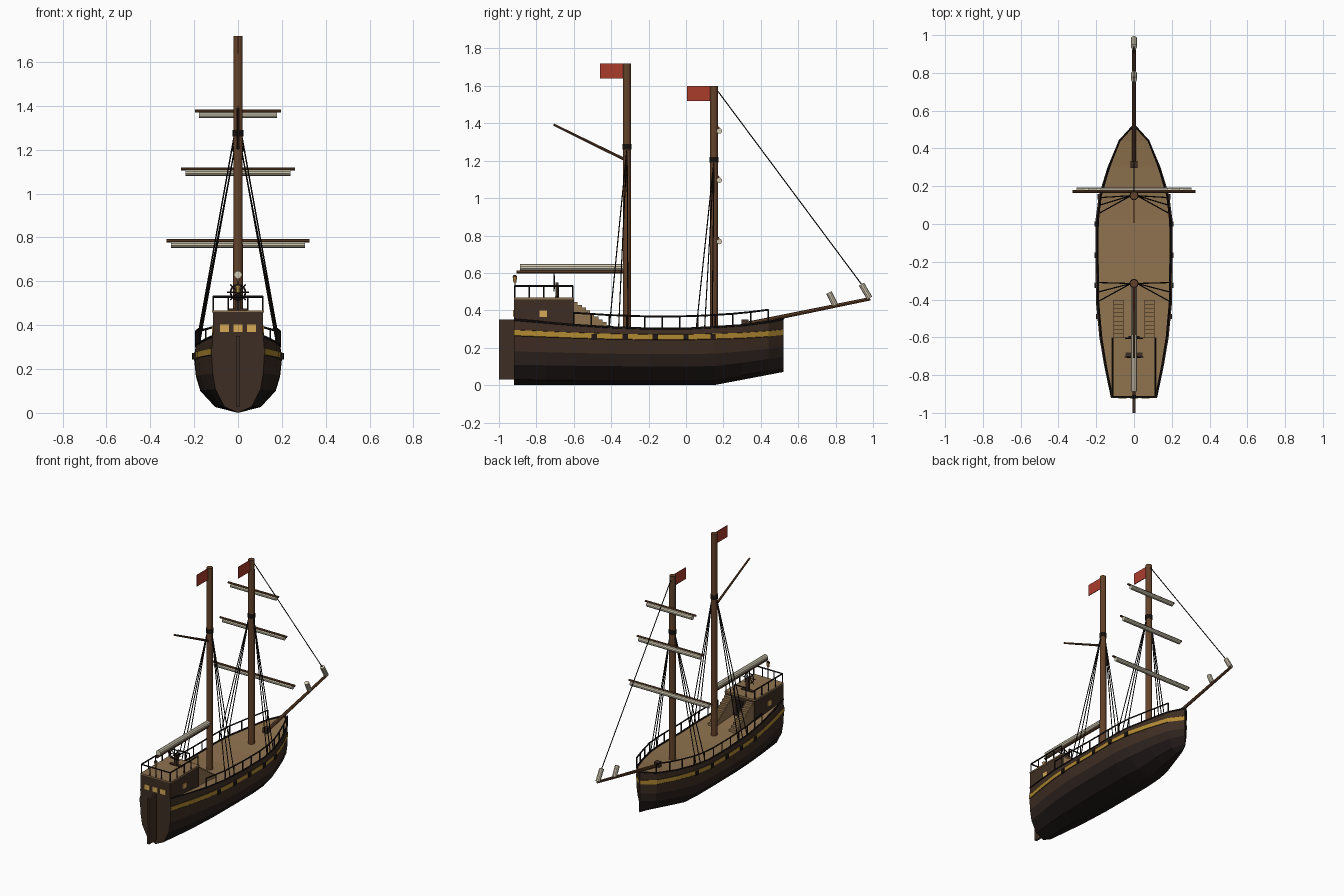
import bpy, bmesh, math
from mathutils import Vector, Matrix

if "Cube" in bpy.data.objects:
    bpy.data.objects.remove(bpy.data.objects["Cube"])


def mat(name, r, g, b):
    m = bpy.data.materials.new(name)
    m.diffuse_color = [(c / 255) ** 2.2 for c in (r, g, b)] + [1]
    m.use_nodes = True
    m.node_tree.nodes["Principled BSDF"].inputs["Base Color"].default_value = m.diffuse_color
    return m


BLACK = mat("black_wood", 36, 30, 29)
DARK = mat("dark_wood", 48, 39, 35)
BROWN = mat("hull_brown", 64, 49, 40)
MAST = mat("mast_wood", 100, 68, 46)
DECK = mat("deck_wood", 142, 114, 80)
GOLD = mat("gold_band", 176, 136, 52)
GLASS = mat("window_glow", 214, 168, 88)
SAIL = mat("sail_cloth", 208, 200, 176)
RED = mat("flag_red", 170, 62, 48)
ROPE = mat("rope", 28, 24, 22)


def finish(name, bm, *mats):
    bmesh.ops.recalc_face_normals(bm, faces=bm.faces)
    me = bpy.data.meshes.new(name)
    bm.to_mesh(me)
    bm.free()
    for m in mats:
        me.materials.append(m)
    ob = bpy.data.objects.new(name, me)
    bpy.context.collection.objects.link(ob)
    return ob


def rods(name, segs, r, m, sides=6, r2=None):
    """Straight rods between point pairs, joined in one object."""
    bm = bmesh.new()
    for p, q in segs:
        p, q = Vector(p), Vector(q)
        d = q - p
        M = Matrix.Translation((p + q) / 2) @ d.to_track_quat('Z', 'Y').to_matrix().to_4x4()
        bmesh.ops.create_cone(bm, cap_ends=True, segments=sides, radius1=r,
                              radius2=r2 or r, depth=d.length, matrix=M)
    return finish(name, bm, m)


def boxes(name, items, m):
    """Boxes given as (centre, size), joined in one object."""
    bm = bmesh.new()
    for c, s in items:
        bmesh.ops.create_cube(bm, size=1, matrix=Matrix.Translation(c) @ Matrix.Diagonal((*s, 1)))
    return finish(name, bm, m)


# Hull stations: y, half width, sheer height
ST = [(-.92, .12, .35), (-.75, .155, .335), (-.6, .18, .322), (-.42, .197, .31),
      (-.2, .2, .302), (.02, .2, .303), (.15, .183, .31), (.3, .138, .32),
      (.44, .08, .338), (.52, .004, .355)]


def at(y):
    for a, b in zip(ST, ST[1:]):
        if y <= b[0]:
            t = (y - a[0]) / (b[0] - a[0])
            return a[1] + t * (b[1] - a[1]), a[2] + t * (b[2] - a[2])
    return ST[-1][1:]


def section(y, w, s):
    k = max(0, (y - .15) * .19)
    lo, hi = .243 + .45 * (s - .3), .27 + .5 * (s - .3)
    low = [(fx * w, k + fz * (lo - k)) for fx, fz in
           ((0, 0), (.52, .11), (.86, .41), (.96, .68), (1, .99))]
    return low + [(w * 1.02, lo), (w * 1.02, hi), (w * .99, hi + .001), (w * .965, s)]


# Hull shell with coloured strakes
bm = bmesh.new()
rows = []
for y, w, s in ST:
    p = section(y, w, s)
    full = [(-x, z) for x, z in p[:0:-1]] + p
    rows.append([bm.verts.new((x, y, z)) for x, z in full])
n = len(p) - 1
strake = [0, 0, 1, 2, 2, 3, 2, 2]
for a, b in zip(rows, rows[1:]):
    for i in range(2 * n):
        f = bm.faces.new((a[i], a[i + 1], b[i + 1], b[i]))
        f.material_index = strake[i - n if i >= n else n - 1 - i]
for end in (rows[0], rows[-1]):
    bm.faces.new(end).material_index = 2
finish("hull", bm, BLACK, DARK, BROWN, GOLD)

# Main deck
bm = bmesh.new()
pairs = [[bm.verts.new((sx * w * .965, y, s - .006)) for sx in (-1, 1)] for y, w, s in ST]
for a, b in zip(pairs, pairs[1:]):
    bm.faces.new((a[0], a[1], b[1], b[0]))
finish("main_deck", bm, DECK)

# Gunwale, side rails and posts
def edge(y, sx, up=0):
    w, s = at(y)
    return (sx * w * .96, y, s + up)


posts_y = [-.6 + i * 1.04 / 11 for i in range(12)]
gunwale, rail, posts = [], [], []
for sx in (-1, 1):
    gunwale += [(edge(a[0], sx), edge(b[0], sx)) for a, b in zip(ST, ST[1:])]
    rail += [(edge(a, sx, .065), edge(b, sx, .065)) for a, b in zip(posts_y, posts_y[1:])]
    posts += [(edge(y, sx), edge(y, sx, .067)) for y in posts_y]
rods("gunwale", gunwale, .006, BLACK)
rods("side_rail", rail, .005, BLACK)
rods("side_rail_posts", posts, .004, BLACK)

# Gun ports
boxes("gun_ports", [((sx * at(y)[0] * 1.01, y, .258), (.016, .028, .03))
                    for sx in (-1, 1) for y in (-.49, -.325, -.165, 0, .145)], BLACK)

# Rudder and sternpost
boxes("rudder", [((0, -.96, .19), (.016, .08, .32))], BROWN)

# Stern cabin
boxes("stern_cabin", [((0, -.76, .385), (.23, .32, .15))], BROWN)
boxes("cabin_deck", [((0, -.76, .463), (.236, .32, .01))], DECK)
boxes("cabin_windows", [((x, -.921, .385), (.042, .008, .034)) for x in (-.062, 0, .062)]
      + [((sx * .115, -.763, .382), (.008, .038, .034)) for sx in (-1, 1)], GLASS)
boxes("cabin_door", [((0, -.598, .375), (.06, .01, .11))], BLACK)

# Cabin railing, open towards the stairs
top, low, xr = .53, .465, .112
corner = [(-xr, -.605), (-xr, -.915), (xr, -.915), (xr, -.605)]
rods("cabin_rail", [((*a, top), (*b, top)) for a, b in zip(corner, corner[1:])]
     + [((-.045, -.605, top), (.045, -.605, top))], .005, BLACK)
rods("cabin_rail_posts", [((sx * xr, y, low), (sx * xr, y, top))
                          for sx in (-1, 1) for y in (-.605, -.683, -.76, -.838, -.915)]
     + [((x, y, low), (x, y, top)) for y in (-.605, -.915) for x in (-.045, .045)], .004, BLACK)

# Stairs on both sides
steps = []
for i in range(9):
    h = .445 - i * .0155
    steps += [((sx * .082, -.59 + i * .022, (h + .3) / 2), (.054, .022, h - .3)) for sx in (-1, 1)]
boxes("stairs", steps, DECK)

# Steering wheel and stand
wc = Vector((0, -.705, .55))
bpy.ops.mesh.primitive_torus_add(major_segments=16, minor_segments=6, major_radius=.034,
                                 minor_radius=.004, location=wc, rotation=(math.pi / 2, 0, 0))
wheel = bpy.context.object
wheel.name = "steering_wheel"
wheel.data.materials.append(BLACK)
rods("wheel_spokes", [(wc, wc + Vector((math.cos(a), 0, math.sin(a))) * .05)
                      for a in [i * math.pi / 4 for i in range(8)]], .003, BLACK)
boxes("wheel_stand", [((0, -.69, .507), (.022, .018, .085)), ((0, -.69, .471), (.09, .022, .008))], BROWN)

# Stern lantern
rods("lantern_post", [((0, -.915, .465), (0, -.915, .555))], .003, BLACK)
rods("lantern", [((0, -.915, .55), (0, -.915, .58))], .008, GLASS, 8, .012)
rods("lantern_cap", [((0, -.915, .58), (0, -.915, .59))], .013, BLACK, 8, .004)

# Masts, flags and shrouds
for label, y, h, apex, feet in (("main", -.315, 1.72, 1.27, (-.31, -.36, -.41)),
                                ("fore", .15, 1.6, 1.2, (.14, .10, .055))):
    rods(label + "_mast", [((0, y, .29), (0, y, h))], .022, MAST, 12, .021)
    boxes(label + "_flag", [((0, y - .083, h - .04), (.005, .125, .08))], RED)
    rods(label + "_shrouds", [((sx * .016, y, apex), edge(f, sx))
                              for sx in (-1, 1) for f in feet], .0032, ROPE, 5)
    rods(label + "_mast_collar", [((0, y, apex - .01), (0, y, apex + .02))], .0245, ROPE, 12)

# Square yards with furled sails on the fore mast
for label, z, half in (("lower", .785, .325), ("middle", 1.113, .26), ("upper", 1.376, .197)):
    rods(label + "_yard", [((-half, .172, z), (half, .172, z))], .007, MAST, 8)
    rods(label + "_furled_sail", [((.02 - half, .178, z - .017), (half - .02, .178, z - .017))],
         .015, SAIL, 10)

# Boom, its furled sail, and gaff
rods("boom", [((0, -.33, .606), (0, -.905, .606))], .008, MAST, 8)
rods("boom_furled_sail", [((0, -.335, .63), (0, -.888, .63))], .018, SAIL, 10)
rods("gaff", [((0, -.315, 1.2), (0, -.708, 1.393))], .008, MAST, 8, .006)

# Bowsprit, heel block, furled jibs and forestay
rods("bowsprit", [((0, .3, .322), (0, .985, .462))], .012, MAST, 8, .009)
boxes("bowsprit_block", [((0, .315, .333), (.036, .036, .034))], BROWN)
for label, a, b in (("inner", (0, .764, .495), (0, .797, .428)),
                    ("outer", (0, .938, .54), (0, .982, .465))):
    rods(label + "_furled_jib", [(a, b)], .016, SAIL, 10)
rods("forestay", [((0, .16, 1.585), (0, .945, .53))], .0032, ROPE, 5)
